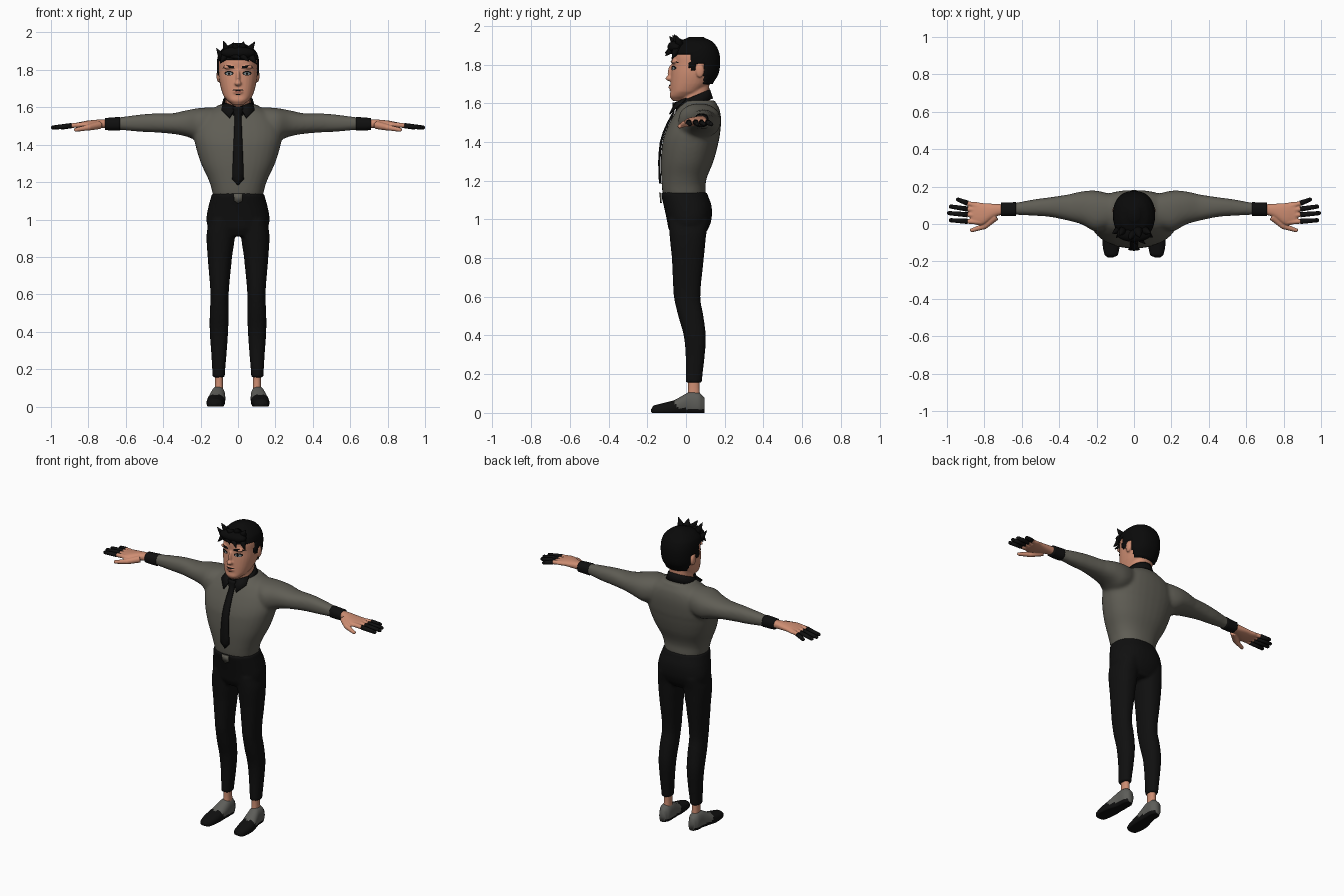
import bpy, bmesh, math
from mathutils import Vector, Matrix
from mathutils.bvhtree import BVHTree

if "Cube" in bpy.data.objects:
    bpy.data.objects.remove(bpy.data.objects["Cube"])


def material(name, rgb):
    m = bpy.data.materials.new(name)
    m.diffuse_color = (*rgb, 1)
    m.use_nodes = True
    m.node_tree.nodes["Principled BSDF"].inputs["Base Color"].default_value = m.diffuse_color
    return m


SHIRT = material("olive_grey_cloth", (.115, .11, .09))
BLACK = material("black_cloth", (.005, .005, .005))
HAIR = material("black_hair", (.003, .003, .003))
SKIN = material("tan_skin", (.62, .27, .17))
SHOE = material("grey_leather", (.11, .11, .10))
EYE = material("grey_eye", (.22, .26, .27))
LIP = material("lip", (.40, .13, .09))


def loft(bm, secs, axis="z", s=1, seg=32, steps=5, n=2.3):
    """Closed smooth loft; each section is (t, a0, a1, b0, b1), s=-1 mirrors x."""
    rows = []
    for i in range(len(secs) - 1):
        p = [secs[max(0, min(len(secs) - 1, i + k))] for k in (-1, 0, 1, 2)]
        for j in range(steps + (i == len(secs) - 2)):
            u = j / steps
            rows.append([.5 * (2*b + (c-a)*u + (2*a-5*b+4*c-d)*u*u + (3*b-a-3*c+d)*u**3)
                         for a, b, c, d in zip(*p)])
            rows[-1][0] = p[1][0] + (p[2][0] - p[1][0]) * u
    rings = []
    for t, a0, a1, b0, b1 in rows:
        ring = []
        for k in range(seg):
            w = 2 * math.pi * k / seg
            c, d = (math.copysign(abs(f) ** (2 / n), f) for f in (math.cos(w), math.sin(w)))
            a, b = (a0 + a1) / 2 + c * (a1 - a0) / 2, (b0 + b1) / 2 + d * (b1 - b0) / 2
            x, y, z = {"z": (a, b, t), "x": (t, a, b), "y": (a, t, b)}[axis]
            ring.append(bm.verts.new((x * s, y, z)))
        rings.append(ring)
    for r, q in zip(rings, rings[1:]):
        for k in range(seg):
            bm.faces.new((r[k], r[(k+1) % seg], q[(k+1) % seg], q[k]))
    bm.faces.new(rings[0])
    bm.faces.new(rings[-1])


def ball(bm, c, r):
    bmesh.ops.create_icosphere(bm, subdivisions=3, radius=1,
                               matrix=Matrix.Translation(c) @ Matrix.Diagonal((*r, 1)))


def rod(bm, p, q, r1, r2):
    p, q = Vector(p), Vector(q)
    m = Matrix.Translation((p + q) / 2) @ (q - p).to_track_quat("Z", "Y").to_matrix().to_4x4()
    bmesh.ops.create_cone(bm, cap_ends=True, segments=12, radius1=r1, radius2=r2,
                          depth=(q - p).length, matrix=m)


def finish(name, bm, mat, voxel=0, smooth=5, thick=0):
    bmesh.ops.recalc_face_normals(bm, faces=bm.faces)
    me = bpy.data.meshes.new(name)
    for f in bm.faces:
        f.smooth = True
    bm.to_mesh(me)
    bm.free()
    for m in mat if isinstance(mat, tuple) else (mat,):
        me.materials.append(m)
    ob = bpy.data.objects.new(name, me)
    bpy.context.collection.objects.link(ob)
    if voxel:
        r = ob.modifiers.new("fuse", "REMESH")
        r.mode, r.voxel_size, r.use_smooth_shade = "VOXEL", voxel, True
        r = ob.modifiers.new("relax", "SMOOTH")
        r.factor, r.iterations = .5, smooth
    if thick:
        ob.modifiers.new("thickness", "SOLIDIFY").thickness = thick
    return ob


def zsec(rows):
    """Symmetric sections (z, front, back, half width)."""
    return [(z, -w, w, f, b) for z, f, b, w in rows]


# Shirt: torso fused with both sleeves
bm = bmesh.new()
loft(bm, zsec([(1.09, -.10, .09, .12), (1.13, -.12, .102, .134), (1.2, -.127, .104, .153),
               (1.3, -.13, .142, .198), (1.4, -.122, .168, .228), (1.46, -.103, .178, .238),
               (1.52, -.075, .181, .225), (1.57, -.045, .173, .18), (1.615, -.01, .15, .10)]))
for s in (1, -1):
    loft(bm, [(.08, 0, .15, 1.45, 1.6), (.2, -.04, .178, 1.42, 1.597), (.28, -.002, .174, 1.445, 1.583),
              (.35, .018, .158, 1.458, 1.568), (.45, .038, .143, 1.466, 1.567),
              (.53, .044, .132, 1.47, 1.56), (.65, .05, .112, 1.48, 1.546)], "x", s)
shirt = finish("shirt", bm, SHIRT, .01, 6)

# Trousers: hips fused with both legs
bm = bmesh.new()
loft(bm, zsec([(.91, -.07, .09, .10), (.95, -.09, .115, .155), (1.0, -.10, .132, .169),
               (1.07, -.115, .132, .158), (1.14, -.13, .109, .14)]))
for s in (1, -1):
    loft(bm, [(.155, .071, .136, -.002, .082), (.3, .06, .144, -.002, .097), (.4, .053, .151, -.012, .102),
              (.5, .05, .151, -.04, .09), (.6, .05, .147, -.063, .074), (.8, .032, .162, -.073, .092),
              (.92, .016, .168, -.085, .104), (1.0, .02, .155, -.09, .12)], "z", s)
finish("trousers", bm, BLACK, .009, 4)

# Shirt tail below the tie
bm = bmesh.new()
bm.faces.new([bm.verts.new(p) for p in ((-.025, -.131, 1.14), (.025, -.131, 1.14),
                                        (.025, -.126, 1.10), (0, -.125, 1.085), (-.02, -.126, 1.10))])
finish("shirt_tail", bm, SHIRT, thick=.008)

for s, side in ((1, "left"), (-1, "right")):
    # Ankle
    bm = bmesh.new()
    loft(bm, [(.06, .078, .126, .005, .075), (.12, .08, .123, .01, .07), (.18, .08, .123, .01, .07)], "z", s, 16)
    finish(side + "_ankle", bm, SKIN)
    # Two-tone shoe with flat sole
    bm = bmesh.new()
    loft(bm, [(-.18, .112, .138, .004, .02), (-.168, .088, .156, -.01, .038), (-.12, .076, .167, -.015, .05),
              (-.06, .07, .166, -.015, .066), (-.02, .068, .156, -.015, .088), (.02, .068, .146, -.015, .108),
              (.07, .07, .142, -.015, .104), (.095, .085, .128, -.005, .08)], "y", s, 32, 4)
    for v in bm.verts:
        v.co.z = max(v.co.z, 0)
    for f in bm.faces:
        c = f.calc_center_median()
        f.material_index = int(c.z > .022 and c.y + .6 * c.z > -.03)
    finish(side + "_shoe", bm, (BLACK, SHOE))
    # Cuff
    bm = bmesh.new()
    loft(bm, [(.632, .044, .117, 1.476, 1.548), (.67, .043, .115, 1.476, 1.546),
              (.71, .043, .115, 1.478, 1.543)], "x", s, 24)
    finish(side + "_cuff", bm, BLACK)
    # Hand with finger roots and thumb, then dark fingers
    fingers = (((.82, .09), (.952, .130)), ((.83, .072), (.99, .093)),
               ((.83, .045), (1.0, .058)), ((.82, .01), (.99, .020)))
    hand, dark = bmesh.new(), bmesh.new()
    loft(hand, [(.69, .052, .105, 1.488, 1.536), (.75, .035, .108, 1.488, 1.534),
                (.81, -.004, .112, 1.488, 1.528), (.86, .0, .118, 1.488, 1.518),
                (.875, .02, .1, 1.495, 1.512)], "x", s, 24)
    for (x0, y0), (x1, y1) in fingers:
        k = (.89 - x0) / (x1 - x0)
        mid = (s * .89, y0 + (y1 - y0) * k, 1.502)
        rod(hand, (s * x0, y0, 1.508), mid, .014, .013)
        rod(dark, mid, (s * (x1 - .012), y1, 1.492), .014, .011)
        ball(dark, (s * (x1 - .012), y1, 1.492), (.012, .011, .011))
    rod(hand, (s * .74, .04, 1.505), (s * .80, -.012, 1.492), .022, .017)
    rod(hand, (s * .80, -.012, 1.492), (s * .865, -.033, 1.480), .016, .011)
    ball(hand, (s * .80, -.012, 1.492), (.018, .016, .016))
    ball(hand, (s * .866, -.033, 1.480), (.012, .011, .011))
    finish(side + "_hand", hand, SKIN, .004, 3)
    finish(side + "_fingers", dark, BLACK)

# Head with neck, nose, lips and ears
bm = bmesh.new()
loft(bm, zsec([(1.612, -.07, -.01, .028), (1.635, -.084, .045, .056), (1.66, -.081, .08, .077),
               (1.70, -.08, .12, .091), (1.75, -.077, .15, .101), (1.80, -.073, .16, .103),
               (1.85, -.073, .16, .102), (1.89, -.055, .145, .085), (1.92, -.02, .11, .05)]))
loft(bm, zsec([(1.54, -.02, .13, .07), (1.62, -.025, .122, .066), (1.72, -.02, .12, .066)]))
ball(bm, (0, -.086, 1.728), (.018, .02, .014))
ball(bm, (0, -.075, 1.755), (.012, .02, .045))
ball(bm, (0, -.078, 1.682), (.028, .011, .013))
for s in (1, -1):
    ball(bm, (s * .104, .072, 1.768), (.011, .022, .036))
    ball(bm, (s * .045, -.062, 1.815), (.035, .014, .012))
head = finish("head", bm, SKIN, .005, 4)

# Hair cap: scalp loft tucked inside the head below the hairline
bm = bmesh.new()
loft(bm, zsec([(1.68, -.05, .12, .08), (1.70, -.07, .138, .094), (1.75, -.08, .167, .107),
               (1.80, -.083, .176, .112), (1.85, -.085, .174, .112), (1.89, -.068, .160, .102),
               (1.92, -.035, .135, .075), (1.943, .015, .09, .03)]), seg=64, steps=7)
for v in bm.verts:
    y = v.co.y
    line = 1.855 if y < .015 else 1.765 if y < .048 else 1.80 if y < .095 else 1.70
    if v.co.z < line:
        v.co.x *= .8
        v.co.y = .04 + (y - .04) * .8
finish("hair", bm, HAIR)

# Swept fringe and spiky locks
bm = bmesh.new()
ball(bm, (0, -.052, 1.89), (.092, .044, .034))
for p, q, r in (((-.055, -.03, 1.89), (-.078, -.06, 1.955), .028), ((.05, -.03, 1.89), (.09, -.05, 1.95), .03),
                ((-.08, -.03, 1.86), (-.115, -.05, 1.915), .025), ((0, -.04, 1.89), (-.025, -.085, 1.945), .035),
                ((.0, -.055, 1.895), (.06, -.106, 1.845), .03), ((-.04, -.055, 1.885), (.015, -.108, 1.86), .03),
                ((.06, -.045, 1.885), (.1, -.07, 1.83), .028), ((-.06, -.045, 1.885), (-.095, -.072, 1.835), .028),
                ((.02, -.03, 1.9), (.03, -.07, 1.95), .035)):
    rod(bm, p, q, r, .002)
finish("hair_locks", bm, HAIR)

# Face details, projected onto the head as thin plates
dg = bpy.context.evaluated_depsgraph_get()
head_tree, shirt_tree = (BVHTree.FromObject(o, dg) for o in (head, shirt))


def front_y(tree, x, z, default):
    hit = tree.ray_cast(Vector((x, -1, z)), Vector((0, 1, 0)))[0]
    return hit.y if hit else default


def plate(name, outline, mat, gap):
    bm = bmesh.new()
    cx, cz = (sum(c) / len(outline) for c in zip(*outline))
    vs = [bm.verts.new((x, front_y(head_tree, x, z, -.07) - gap, z)) for x, z in outline + [(cx, cz)]]
    for i in range(len(outline)):
        bm.faces.new((vs[i], vs[(i + 1) % len(outline)], vs[-1]))
    finish(name, bm, mat)


def oval(x, z, rx, rz):
    return [(x + rx * math.cos(math.pi * k / 8), z + rz * math.sin(math.pi * k / 8)) for k in range(16)]


for s, side in ((1, "left"), (-1, "right")):
    plate(side + "_eyelid", oval(s * .048, 1.782, .025, .012), HAIR, .003)
    plate(side + "_eye", oval(s * .048, 1.78, .018, .008), EYE, .005)
    plate(side + "_pupil", oval(s * .048, 1.78, .006, .007), HAIR, .007)
    plate(side + "_eyebrow", [(s * x, z) for x, z in ((.02, 1.806), (.05, 1.812), (.085, 1.808),
                                                      (.06, 1.825), (.022, 1.82))], HAIR, .004)
plate("lower_lip", oval(0, 1.682, .02, .006), LIP, .002)
plate("mouth_line", oval(0, 1.692, .03, .004), HAIR, .003)
plate("chin_shade", oval(0, 1.668, .014, .0025), HAIR, .002)

# Tie following the shirt front
bm = bmesh.new()
rows = []
for z, w in ((1.605, .026), (1.585, .028), (1.55, .018), (1.5, .02), (1.45, .022), (1.4, .024),
             (1.35, .026), (1.3, .028), (1.25, .03), (1.215, .031), (1.185, .004)):
    y = min(front_y(shirt_tree, 0, z, -.06), -.055) - .01
    rows.append([bm.verts.new((x, y - d, z)) for x, d in ((-w, 0), (0, .004), (w, 0))])
for a, b in zip(rows, rows[1:]):
    for k in (0, 1):
        bm.faces.new((a[k], a[k + 1], b[k + 1], b[k]))
finish("tie", bm, BLACK, thick=.008)

# Collar band, higher at the back, with two pointed flaps
bm = bmesh.new()
rings = []
for r, h in ((.095, -.022), (.086, .006), (.08, .026)):
    rings.append([bm.verts.new((r * math.sin(a), .042 + r * 1.03 * math.cos(a), 1.612 + h + .034 * math.cos(a)))
                  for a in (2 * math.pi * k / 32 for k in range(32))])
for a, b in zip(rings, rings[1:]):
    for k in range(32):
        bm.faces.new((a[k], a[(k + 1) % 32], b[(k + 1) % 32], b[k]))
for s in (1, -1):
    bm.faces.new([bm.verts.new((s * x, y, z)) for x, y, z in (
        (.012, -.058, 1.605), (.046, -.088, 1.545), (.09, -.045, 1.588), (.078, .0, 1.628))])
finish("collar", bm, BLACK, thick=.008)
